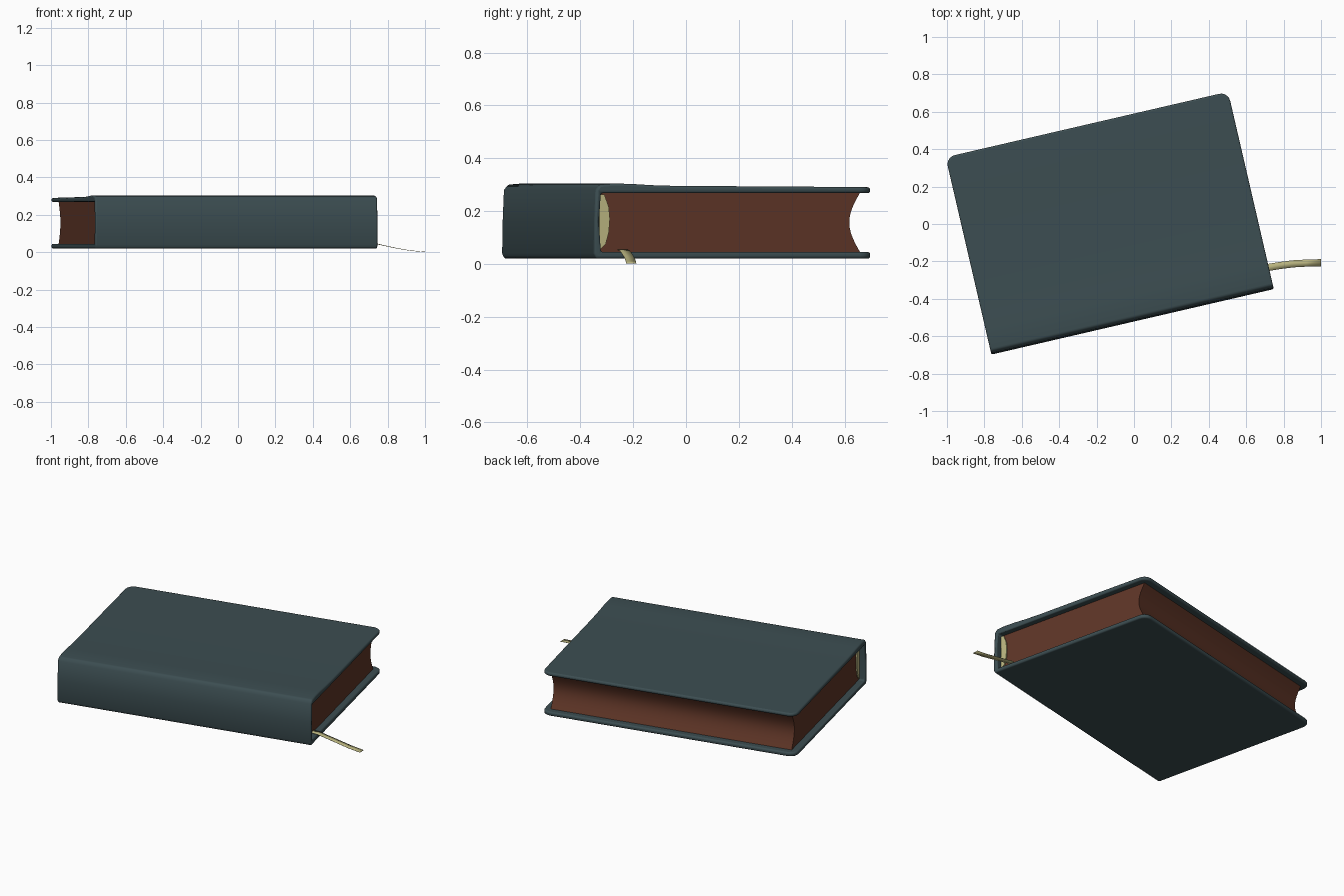
import bpy, bmesh, math
from mathutils import Matrix, Vector

if "Cube" in bpy.data.objects:
    bpy.data.objects.remove(bpy.data.objects["Cube"])

TURN = Matrix.Translation((-0.13, 0.006, 0)) @ Matrix.Rotation(math.radians(13.05), 4, 'Z')


def material(name, rgb):
    m = bpy.data.materials.new(name)
    m.diffuse_color = (*rgb, 1)
    m.use_nodes = True
    m.node_tree.nodes["Principled BSDF"].inputs["Base Color"].default_value = m.diffuse_color
    return m


def finish(name, bm, mat, matrix=TURN, angle=40):
    bmesh.ops.recalc_face_normals(bm, faces=bm.faces)
    me = bpy.data.meshes.new(name)
    bm.to_mesh(me)
    bm.free()
    ob = bpy.data.objects.new(name, me)
    bpy.context.collection.objects.link(ob)
    ob.matrix_world = matrix
    me.materials.append(mat)
    bpy.ops.object.select_all(action='DESELECT')
    ob.select_set(True)
    bpy.context.view_layer.objects.active = ob
    bpy.ops.object.shade_smooth_by_angle(angle=math.radians(angle))
    return ob


def extrude_profile(profile, x0, x1):
    """Extrude a closed (y, z) profile along x."""
    bm = bmesh.new()
    face = bm.faces.new([bm.verts.new((x0, y, z)) for y, z in profile])
    ext = bmesh.ops.extrude_face_region(bm, geom=[face])
    moved = [g for g in ext['geom'] if isinstance(g, bmesh.types.BMVert)]
    bmesh.ops.translate(bm, verts=moved, vec=(x1 - x0, 0, 0))
    return bm


cover_mat = material("cover_teal", (0.045, 0.075, 0.083))
page_mat = material("page_brown", (0.115, 0.036, 0.02))
cream_mat = material("cream", (0.5, 0.47, 0.22))

# Cover: one wrapped C section, raised softly next to the spine
outer = [(0.54, 0.29), (0.2, 0.293), (-0.22, 0.295), (-0.32, 0.298), (-0.40, 0.303),
         (-0.47, 0.304), (-0.52, 0.30), (-0.536, 0.28), (-0.541, 0.16), (-0.543, 0.04),
         (-0.535, 0.02), (0.54, 0.02)]
inner = [(0.54, 0.045), (-0.515, 0.045), (-0.522, 0.16), (-0.515, 0.268), (0.54, 0.268)]
bm = extrude_profile(outer + inner, -0.775, 0.775)
corners = [e for e in bm.edges if all(v.co.y > 0.53 for v in e.verts)
           and abs(e.verts[0].co.x - e.verts[1].co.x) < 1e-4]
bmesh.ops.bevel(bm, geom=corners, offset=0.05, segments=5, profile=0.5, affect='EDGES')
cover = finish("cover", bm, cover_mat)
bev = cover.modifiers.new("soft_edges", 'BEVEL')
bev.width = 0.009
bev.segments = 3
bev.limit_method = 'ANGLE'
bev.angle_limit = math.radians(40)

# Page block with a hollow fore edge
N = 12
fore = [(0.50 - 0.042 * math.sin(math.pi * i / N), 0.044 + 0.226 * i / N) for i in range(N + 1)]
finish("page_block", extrude_profile([(-0.516, 0.27), (-0.516, 0.044)] + fore, -0.735, 0.735), page_mat)

# Headbands: crescent strips at both ends of the spine
band = [(-0.515, 0.05), (-0.49, 0.075), (-0.478, 0.12), (-0.474, 0.17), (-0.478, 0.215),
        (-0.495, 0.262), (-0.515, 0.264)]
for side in (-1, 1):
    label = "left" if side < 0 else "right"
    finish("headband_" + label, extrude_profile(band, side * 0.725, side * 0.742), cream_mat)

# Ribbon marker drooping over the lower board
path = [Vector(p) for p in ((0.66, -0.245, 0.056), (0.72, -0.232, 0.05), (0.78, -0.222, 0.036),
                            (0.85, -0.213, 0.021), (0.92, -0.209, 0.009), (1.0, -0.207, 0.002))]
bm = bmesh.new()
rows = []
for i, p in enumerate(path):
    d = path[min(i + 1, len(path) - 1)] - path[max(i - 1, 0)]
    across = Vector((-d.y, d.x, 0)).normalized() * 0.019
    rows.append([bm.verts.new(p - across), bm.verts.new(p + across)])
for a, b in zip(rows, rows[1:]):
    bm.faces.new((a[0], b[0], b[1], a[1]))
ribbon = finish("ribbon_marker", bm, cream_mat, Matrix())
sol = ribbon.modifiers.new("thickness", 'SOLIDIFY')
sol.thickness = 0.002
sol.offset = 0
